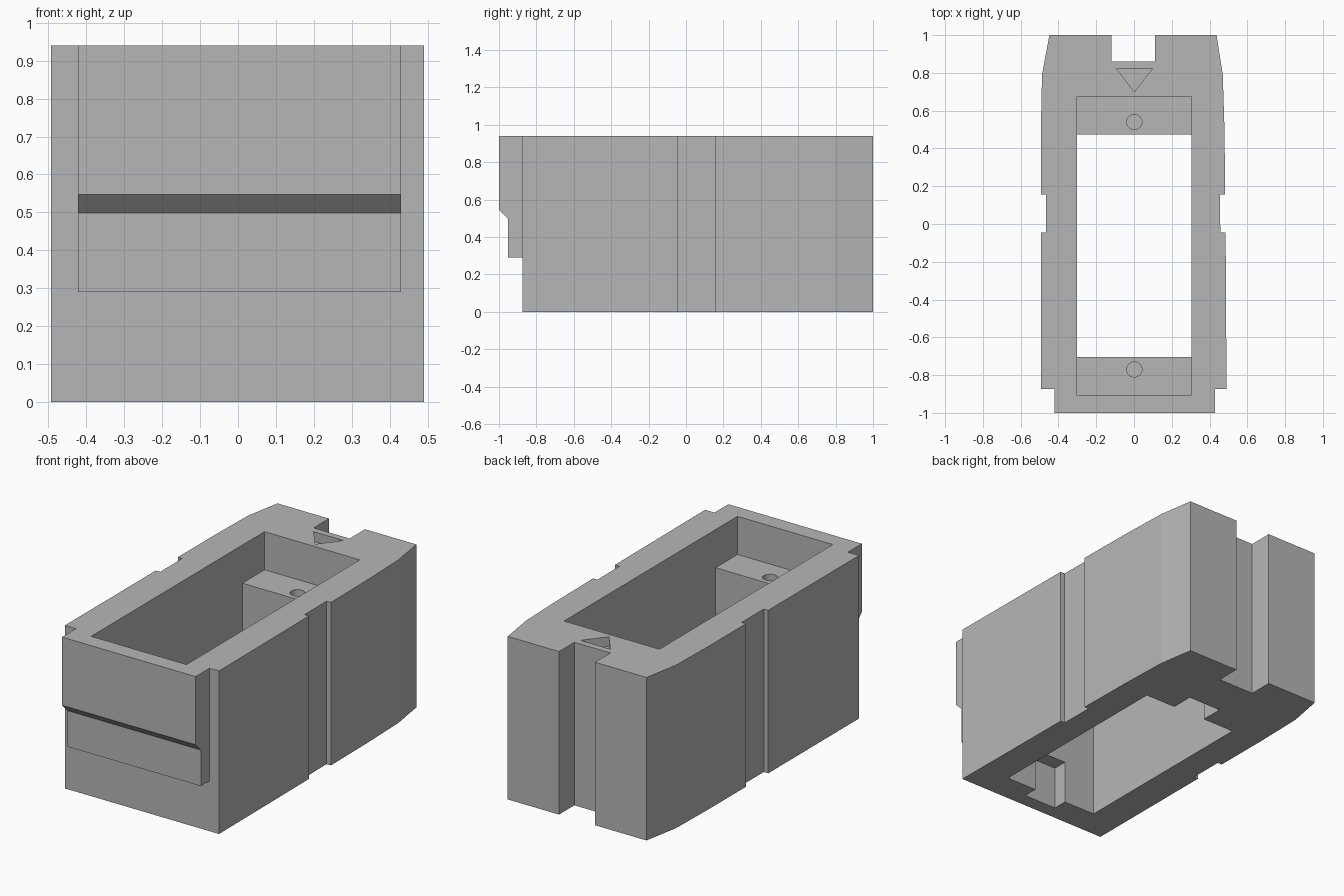
import bpy
from mathutils import Vector

cube = bpy.data.objects.get("Cube")
if cube:
    bpy.data.objects.remove(cube, do_unlink=True)

H = 0.94
gray = bpy.data.materials.new("plain gray")
gray.use_nodes = True
gray.diffuse_color = (0.47, 0.47, 0.47, 1)
gray.node_tree.nodes["Principled BSDF"].inputs["Base Color"].default_value = (0.47, 0.47, 0.47, 1)


def prism(name, outline, low, high, axis="z"):
    """Extrude an outline: (x, y) along z, or (y, z) along x."""
    def place(p, d):
        return Vector((p[0], p[1], d)) if axis == "z" else Vector((d, p[0], p[1]))
    n = len(outline)
    verts = [place(p, low) for p in outline] + [place(p, high) for p in outline]
    faces = [list(range(n))[::-1], list(range(n, 2 * n))]
    faces += [[i, (i + 1) % n, n + (i + 1) % n, n + i] for i in range(n)]
    mesh = bpy.data.meshes.new(name)
    mesh.from_pydata(verts, [], faces)
    mesh.materials.append(gray)
    obj = bpy.data.objects.new(name, mesh)
    bpy.context.collection.objects.link(obj)
    return obj


def box(name, x0, x1, y0, y1, z0, z1):
    return prism(name, [(x0, y0), (x1, y0), (x1, y1), (x0, y1)], z0, z1)


def combine(target, tool, operation="DIFFERENCE"):
    """Apply a boolean and discard the tool."""
    mod = target.modifiers.new(tool.name, "BOOLEAN")
    mod.operation = operation
    mod.solver = "EXACT"
    mod.object = tool
    bpy.context.view_layer.objects.active = target
    bpy.ops.object.modifier_apply(modifier=mod.name)
    bpy.data.objects.remove(tool, do_unlink=True)


# Tapered body with side grooves and a rear slot
body = prism("housing_body", [
    (-0.493, -0.873), (0.49, -0.873), (0.485, -0.045), (0.457, -0.045),
    (0.455, 0.157), (0.483, 0.157), (0.479, 0.5), (0.47, 0.79), (0.437, 1),
    (0.11, 1), (0.11, 0.86), (-0.12, 0.86), (-0.12, 1), (-0.448, 1),
    (-0.487, 0.79), (-0.493, 0.5), (-0.493, 0.157), (-0.465, 0.157),
    (-0.465, -0.045), (-0.493, -0.045)], 0, H)

# Stepped front block with a sloped underside lip
front = prism("front_block", [
    (-0.8, 0.29), (-0.8, H), (-1, H), (-1, 0.547), (-0.952, 0.498), (-0.952, 0.29)],
    -0.422, 0.43, "x")
combine(body, front, "UNION")

# Upper cavity and narrower through opening, leaving a ledge at each end
combine(body, box("cavity_cutter", -0.303, 0.305, -0.905, 0.675, 0.72, H + 0.1))
combine(body, box("opening_cutter", -0.303, 0.305, -0.705, 0.473, -0.1, 0.8))

# Pockets under the ledges
for y0, y1 in ((-0.79, -0.65), (0.42, 0.605)):
    combine(body, box("pocket_cutter", -0.1, 0.11, y0, y1, -0.1, 0.25))

# Blind screw holes in the ledges
for y in (-0.77, 0.54):
    bpy.ops.mesh.primitive_cylinder_add(vertices=32, radius=0.04, depth=0.5, location=(0.002, y, 0.7))
    combine(body, bpy.context.object)

# Triangular recess on top
combine(body, prism("arrow_cutter", [(-0.093, 0.822), (0.002, 0.70), (0.097, 0.822)], H - 0.055, H + 0.1))

body.data.materials.clear()
body.data.materials.append(gray)
for poly in body.data.polygons:
    poly.material_index = 0
